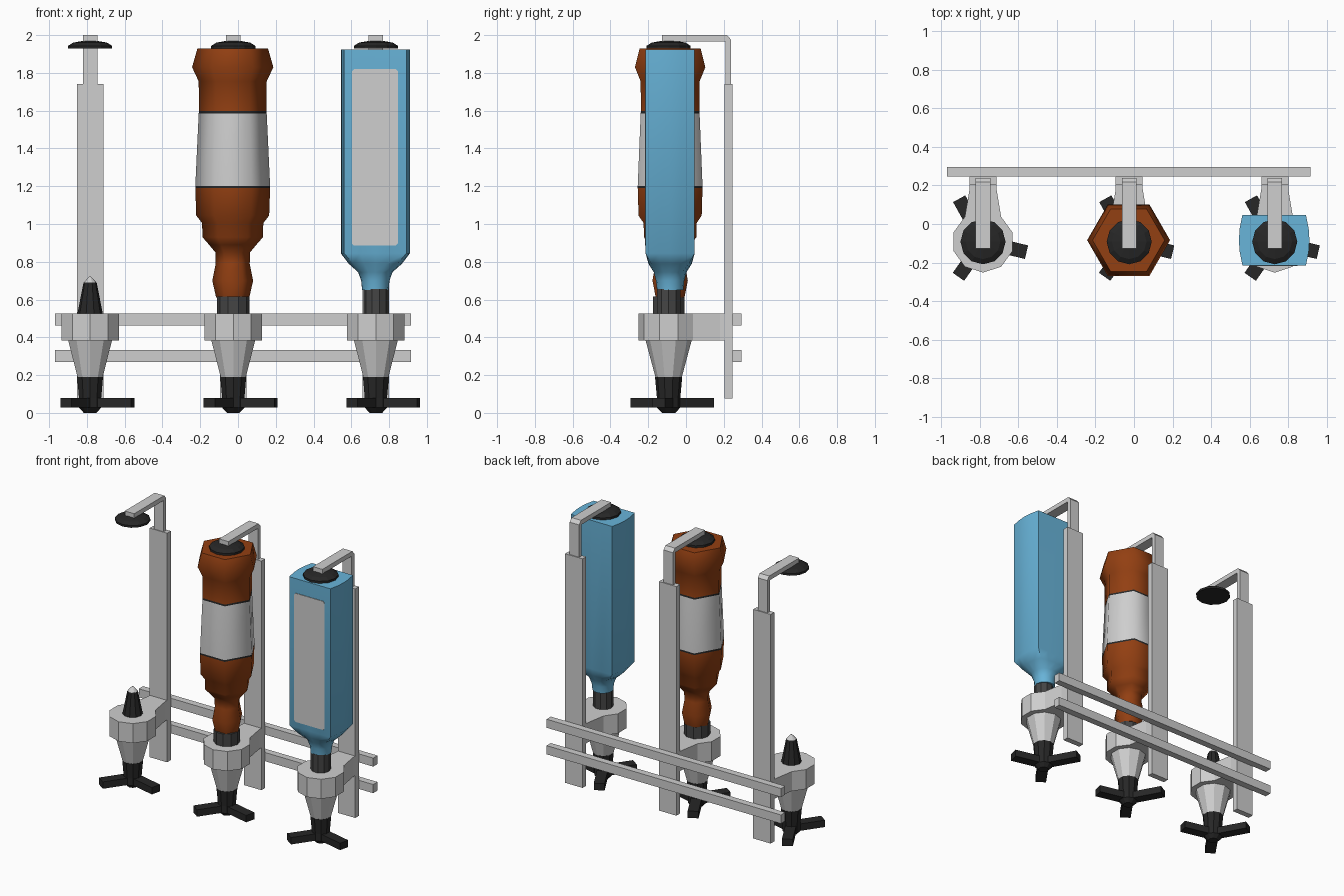
import bpy, bmesh
from math import sin, cos, pi, radians
from mathutils import Matrix

cube = bpy.data.objects.get("Cube")
if cube:
    bpy.data.objects.remove(cube, do_unlink=True)


def material(name, r, g, b):
    m = bpy.data.materials.new(name)
    m.use_nodes = True
    m.diffuse_color = (r, g, b, 1)
    m.node_tree.nodes["Principled BSDF"].inputs["Base Color"].default_value = (r, g, b, 1)
    return m


GREY = material("light grey", 0.62, 0.62, 0.62)
BLACK = material("black rubber", 0.02, 0.02, 0.02)
STEM = material("dark grey", 0.06, 0.06, 0.06)
AMBER = material("amber brown", 0.29, 0.05, 0.006)
BLUE = material("sky blue", 0.14, 0.46, 0.7)

CY = -0.092


def finish(name, bm, mats, smooth=None):
    bmesh.ops.recalc_face_normals(bm, faces=bm.faces)
    mesh = bpy.data.meshes.new(name)
    bm.to_mesh(mesh)
    bm.free()
    for m in mats:
        mesh.materials.append(m)
    ob = bpy.data.objects.new(name, mesh)
    bpy.context.collection.objects.link(ob)
    if smooth:
        bpy.ops.object.select_all(action='DESELECT')
        ob.select_set(True)
        bpy.context.view_layer.objects.active = ob
        bpy.ops.object.shade_smooth_by_angle(angle=radians(smooth))
    return ob


def loft(name, rings, mats, bands=None, smooth=None):
    """Skin a stack of equal rings; bands gives the material of each step."""
    bm = bmesh.new()
    rows = [[bm.verts.new(p) for p in ring] for ring in rings]
    n = len(rows[0])
    for k, (a, b) in enumerate(zip(rows, rows[1:])):
        for i in range(n):
            j = (i + 1) % n
            f = bm.faces.new((a[i], a[j], b[j], b[i]))
            f.material_index = bands[k] if bands else 0
    bm.faces.new(rows[0])
    bm.faces.new(rows[-1]).material_index = bands[-1] if bands else 0
    return finish(name, bm, mats, smooth)


def turned(name, x, profile, sides, mats, bands=None, smooth=None, phase=0.0, y=CY):
    rings = [[(x + r * cos(phase + 2 * pi * i / sides), y + r * sin(phase + 2 * pi * i / sides), z)
              for i in range(sides)] for r, z in profile]
    return loft(name, rings, mats, bands, smooth)


def box(name, lo, hi, mat):
    bm = bmesh.new()
    bmesh.ops.create_cube(bm, size=1)
    for v in bm.verts:
        v.co = [lo[i] if v.co[i] < 0 else hi[i] for i in range(3)]
    return finish(name, bm, [mat])


def stand(side, x):
    # Wide back post with the slimmer hooked rod above it
    box(side + "_post", (x - 0.07, 0.204, 0.075), (x + 0.07, 0.246, 1.74), GREY)
    hook = [(-0.128, 1.967), (-0.128, 2.0), (0.217, 2.0), (0.239, 1.975),
            (0.239, 1.7), (0.209, 1.7), (0.209, 1.967)]
    loft(side + "_hook_rod", [[(x + s, y, z) for y, z in hook] for s in (-0.038, 0.038)], [GREY])
    # Pressing disc under the hook
    turned(side + "_press_disc", x, [(0.117, 1.928), (0.117, 1.943), (0.09, 1.96), (0.04, 1.969)],
           12, [BLACK])
    # Ten-sided collar drawn out at the back into a bracket
    angles = [radians(54 - 36 * i) for i in range(9)]
    outline = [(0.16 * cos(a), CY + 0.16 * sin(a)) for a in angles]
    outline += [(-0.07, 0.18), (-0.07, 0.246), (0.07, 0.246), (0.07, 0.18)]
    loft(side + "_collar", [[(x + px, py, z) for px, py in outline] for z in (0.383, 0.525)], [GREY])
    # Funnel and black nozzle
    turned(side + "_funnel", x, [(0.07, 0.19), (0.122, 0.384)], 10, [GREY], phase=pi / 2)
    turned(side + "_nozzle", x, [(0.035, 0.0), (0.062, 0.028), (0.062, 0.08), (0.072, 0.191)],
           10, [BLACK], phase=pi / 2)
    # Three push levers
    for i, (deg, length) in enumerate([(119, 0.255), (235, 0.222), (-13.5, 0.232)]):
        lever = box(f"{side}_lever_{i + 1}", (0, -0.036, 0.028), (length, 0.036, 0.078), BLACK)
        lever.data.transform(Matrix.Translation((x, CY, 0)) @ Matrix.Rotation(radians(deg), 4, 'Z'))


RIGHT, MIDDLE, LEFT = -0.783, -0.025, 0.73
for side, x in (("right", RIGHT), ("middle", MIDDLE), ("left", LEFT)):
    stand(side, x)

# Long wall rails
for name, low, high in (("lower_rail", 0.27, 0.333), ("upper_rail", 0.463, 0.525)):
    box(name, (-0.97, 0.246, low), (0.915, 0.295, high), GREY)

# Bare spout with a pale tip
turned("spout", RIGHT, [(0.068, 0.52), (0.036, 0.685), (0.034, 0.69), (0.004, 0.723)],
       10, [BLACK, GREY], [0, 0, 1])

# Amber bottle: six-sided, with a label between two dark bands
turned("amber_stem", MIDDLE, [(0.087, 0.52), (0.087, 0.615)], 10, [STEM])
amber = [(0.088, 0.612), (0.108, 0.7), (0.09, 0.79), (0.092, 0.85), (0.125, 0.89), (0.16, 0.93),
         (0.162, 1.005), (0.193, 1.045), (0.198, 1.19), (0.198, 1.202), (0.18, 1.585),
         (0.179, 1.597), (0.18, 1.755), (0.215, 1.83), (0.187, 1.928)]
turned("amber_bottle", MIDDLE - 0.003, amber, 6, [AMBER, GREY, BLACK],
       [0] * 8 + [2, 1, 2, 0, 0, 0], 65, y=-0.084)

# Blue bottle: bowed box that narrows into a round neck
turned("blue_stem", LEFT, [(0.066, 0.52), (0.066, 0.655)], 10, [STEM])
quarter = [(0.183, 0.0), (0.179, 0.06), (0.165, 0.13), (0.08, 0.13)]
half = quarter + [(0, 0.13)] + [(-a, b) for a, b in reversed(quarter)]
section = half + [(a, -b) for a, b in reversed(half[1:-1])]
count = len(section)
steps = [(0.0, 0.07, 0.65), (0.0, 0.075, 0.7), (0.08, 0.083, 0.745), (0.5, 0.1, 0.79),
         (1.0, 0.1, 0.845), (1.0, 0.1, 1.925)]
rings = []
for t, r, z in steps:
    rings.append([(LEFT - 0.003 + t * a + (1 - t) * r * cos(2 * pi * i / count),
                   -0.084 + t * b + (1 - t) * r * sin(2 * pi * i / count), z)
                  for i, (a, b) in enumerate(section)])
loft("blue_bottle", rings, [BLUE], smooth=50)

# Front label plate with clipped corners
c, w, low, high = 0.012, 0.122, 0.885, 1.82
plate = [(-w + c, low), (w - c, low), (w, low + c), (w, high - c),
         (w - c, high), (-w + c, high), (-w, high - c), (-w, low + c)]
loft("blue_bottle_label", [[(LEFT - 0.005 + px, y, z) for px, z in plate] for y in (-0.218, -0.212)], [GREY])
